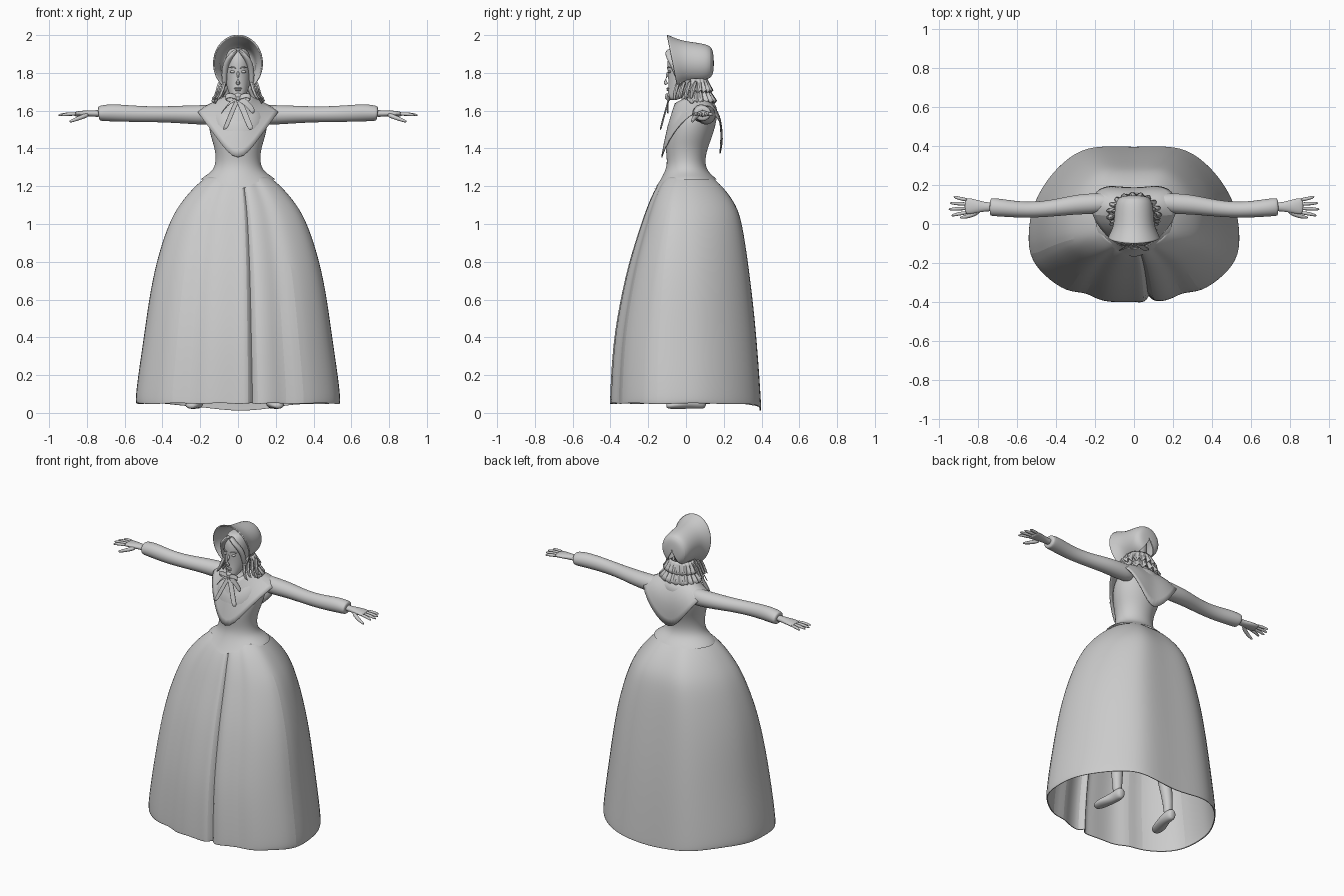
import bpy
import math
from mathutils import Vector

cube = bpy.data.objects.get("Cube")
if cube:
    bpy.data.objects.remove(cube)

grey = bpy.data.materials.new("plain grey")
grey.use_nodes = True
grey.diffuse_color = (0.6, 0.6, 0.6, 1)
grey.node_tree.nodes["Principled BSDF"].inputs["Base Color"].default_value = (0.6, 0.6, 0.6, 1)


def grid(name, rows, closed=True, caps=False, smooth=2, thick=0, angle=50):
    """Skin a list of equally long point rows into one smooth object."""
    n = len(rows[0])
    verts = [tuple(p) for row in rows for p in row]
    faces = []
    for r in range(len(rows) - 1):
        for i in range(n if closed else n - 1):
            j = (i + 1) % n
            faces.append((r * n + i, r * n + j, r * n + n + j, r * n + n + i))
    if caps:
        faces.append(tuple(reversed(range(n))))
        faces.append(tuple(range(len(verts) - n, len(verts))))
    mesh = bpy.data.meshes.new(name)
    mesh.from_pydata(verts, [], faces)
    mesh.materials.append(grey)
    obj = bpy.data.objects.new(name, mesh)
    bpy.context.collection.objects.link(obj)
    if smooth:
        sub = obj.modifiers.new("rounding", "SUBSURF")
        sub.levels = sub.render_levels = smooth
    if thick:
        solid = obj.modifiers.new("cloth thickness", "SOLIDIFY")
        solid.thickness = thick
        solid.offset = 0
    bpy.ops.object.select_all(action="DESELECT")
    obj.select_set(True)
    bpy.context.view_layer.objects.active = obj
    bpy.ops.object.shade_smooth_by_angle(angle=math.radians(angle))
    return obj


def ring(z, rx, front, back, n=20):
    """Horizontal oval given by half width, front y and back y."""
    mid, ry = (front + back) / 2, (back - front) / 2
    turns = [math.tau * i / n for i in range(n)]
    return [Vector((rx * math.cos(a), mid + ry * math.sin(a), z)) for a in turns]


def tube(name, path, n=10, smooth=1):
    """Tapered tube; each path entry is x, y, z, width radius, height radius."""
    pts = [Vector(p[:3]) for p in path]
    rows = []
    for i, p in enumerate(path):
        way = pts[min(i + 1, len(pts) - 1)] - pts[max(i - 1, 0)]
        turn = way.to_track_quat("Z", "Y")
        rows.append([pts[i] + turn @ Vector((p[3] * math.cos(math.tau * k / n),
                                             p[-1] * math.sin(math.tau * k / n), 0))
                     for k in range(n)])
    return grid(name, rows, caps=True, smooth=smooth)


def strip(name, path, across):
    """Thin ribbon along a path."""
    w = Vector(across)
    return grid(name, [[Vector(p) - w, Vector(p), Vector(p) + w] for p in path],
                closed=False, thick=0.004)


def ball(name, centre, size):
    bpy.ops.mesh.primitive_uv_sphere_add(segments=20, ring_count=12, location=centre)
    obj = bpy.context.object
    obj.name = name
    obj.scale = size
    obj.data.materials.append(grey)
    bpy.ops.object.shade_smooth()
    return obj


# Skirt: pleated outline scaled by height, one deep fold in front
half = [(.18, .40), (.3, .37), (.43, .25), (.51, .11), (.535, 0), (.54, -.16),
        (.46, -.26), (.34, -.345), (.25, -.34), (.18, -.385), (.095, -.395)]
outline = [(0, .39)] + half + [(.075, -.345), (.06, -.4), (0, -.39)] \
    + [(-x, y) for x, y in reversed(half)]
# height, half width, front depth, back depth
levels = [(.05, .535, .4, .395), (.07, .54, .4, .395), (.2, .525, .395, .385),
          (.4, .495, .38, .37), (.6, .468, .345, .35), (.8, .43, .3, .325),
          (1, .365, .235, .295), (1.1, .31, .2, .265), (1.2, .225, .155, .19),
          (1.25, .16, .11, .13)]
rows = []
for k, (z, w, f, b) in enumerate(levels):
    row = []
    for i, (x, y) in enumerate(outline):
        drop = .006 * math.sin(i * 2.4) + (.045 * max(0, 1 - abs(x) / .35) if y > .3 else 0)
        row.append(Vector((x / .535 * w, y / .395 * (b if y > 0 else f),
                           z - drop * (k < 2))))
    rows.append(row)
grid("skirt", rows, thick=0.006, angle=35)

# Bodice with flared, pointed peplum
body = [(1.235, .2, -.14, .165), (1.25, .185, -.128, .15), (1.28, .135, -.11, .115),
        (1.33, .117, -.1, .1), (1.4, .124, -.11, .115), (1.46, .145, -.11, .14),
        (1.53, .16, -.1, .16), (1.59, .155, -.07, .17), (1.64, .11, -.03, .16),
        (1.665, .055, -.02, .1), (1.72, .042, -.03, .06), (1.78, .04, -.03, .06)]
rows = [ring(*level) for level in body]
for row, amount in zip(rows, (1, .7)):
    for p in row:
        if p.y < 0:
            dip = amount * max(0, 1 - abs(p.x) / .13)
            p.z -= .06 * dip
            p.y -= .035 * dip
grid("bodice", rows)

# Shoulder collar, pointed in front and behind
neck = [(0, .1, 1.69), (.04, .09, 1.69), (.065, .05, 1.68), (.065, .01, 1.67),
        (.045, -.04, 1.65), (0, -.065, 1.63)]
over = [(0, .195, 1.56), (.08, .195, 1.58), (.13, .15, 1.645), (.14, .05, 1.65),
        (.085, -.07, 1.56), (0, -.115, 1.48)]
edge = [(0, .17, 1.34), (.1, .2, 1.44), (.205, .18, 1.59), (.235, .05, 1.62),
        (.115, -.095, 1.46), (0, -.145, 1.3)]


def both_sides(points):
    mirrored = [(-x, y, z) for x, y, z in reversed(points[1:-1])]
    return points + mirrored


grid("collar", [both_sides(neck), both_sides(over), both_sides(edge)], thick=0.006)

# Head
skull = [(1.655, .018, -.085, -.05), (1.668, .036, -.098, -.02), (1.7, .052, -.096, .03),
         (1.74, .064, -.094, .07), (1.79, .07, -.096, .09), (1.85, .072, -.102, .095),
         (1.9, .064, -.092, .085), (1.935, .04, -.06, .05)]
grid("head", [ring(*s) for s in skull], caps=True)
tube("nose", [(0, -.092, 1.81, .007), (0, -.103, 1.78, .009), (0, -.114, 1.752, .013),
              (0, -.1, 1.738, .012)])
ball("upper_lip", (0, -.095, 1.718), (.021, .009, .005))
ball("lower_lip", (0, -.094, 1.709), (.017, .009, .006))
ball("chin", (0, -.088, 1.678), (.022, .016, .017))

# Bonnet: open arcs from brim edge to closed crown
shell = [(-.07, .03, 1.85, .13, .15), (-.045, .022, 1.853, .118, .132),
         (-.01, .01, 1.855, .103, .113), (.04, 0, 1.853, .098, .106),
         (.09, 0, 1.85, .095, .102), (.13, 0, 1.85, .084, .09),
         (.142, 0, 1.85, .05, .055), (.144, 0, 1.85, .002, .002)]
rows = []
for y, lean, z, rx, rz in shell:
    turns = [math.radians(-58 + 296 * i / 22) for i in range(23)]
    rows.append([Vector((rx * math.cos(a), y - lean * math.sin(a), z + rz * math.sin(a)))
                 for a in turns])
grid("bonnet", rows, closed=False, thick=0.007)

# Neck frill in two tiers below the bonnet
for name, top, low, reach in (("upper_frill", 1.77, 1.70, .11), ("lower_frill", 1.73, 1.645, .135)):
    rows = []
    for t in (0, .5, 1):
        row = []
        for i in range(41):
            a = math.radians(-25 + 230 * i / 40)
            wave = t * .014 * math.sin(i * 1.9)
            r = .075 + (reach - .075) * t + wave
            row.append((r * math.cos(a), .05 + .8 * r * math.sin(a),
                        top + (low - top) * t + wave))
        rows.append(row)
    grid(name, rows, closed=False, smooth=1, thick=0.004)

# Front bow
ball("bow_knot", (0, -.092, 1.665), (.016, .013, .013))

for side, s in (("left", 1), ("right", -1)):
    # Face details and hair
    eye = ball(side + "_eye", (s * .029, -.087, 1.806), (.014, .009, .007))
    tube(side + "_brow", [(s * .01, -.098, 1.824, .004), (s * .03, -.097, 1.833, .005),
                          (s * .053, -.077, 1.825, .003)], n=6)
    tube(side + "_fringe", [(s * .003, -.085, 1.925, .02, .012), (s * .035, -.093, 1.895, .024, .014),
                            (s * .065, -.068, 1.85, .02), (s * .074, -.045, 1.79, .016),
                            (s * .07, -.03, 1.73, .014)])
    for i in range(4):
        x, y = s * (.07 + .008 * i), -.055 + .03 * i
        tube(f"{side}_curl_{i}", [(x, y + .02, 1.76, .012), (x + s * .012, y, 1.71, .014),
                                  (x + s * .025, y - .008, 1.67, .011),
                                  (x + s * .045, y - .005, 1.655 + .01 * (i % 2), .003)], n=6)

    # Bow loop and ribbon tails
    strip(side + "_bow_loop", [(0, -.095, 1.665), (s * .04, -.112, 1.685), (s * .075, -.1, 1.672),
                               (s * .045, -.088, 1.655), (0, -.09, 1.66)], (0, .003, .012))
    strip(side + "_ribbon_tail", [(0, -.09, 1.665), (s * .025, -.105, 1.61), (s * .045, -.12, 1.56),
                                  (s * .07, -.135, 1.5)], (.014, .004, .004))
    strip(side + "_short_tail", [(0, -.092, 1.665), (s * .05, -.1, 1.64), (s * .085, -.095, 1.59)],
          (.008, .002, .012))

    # Sleeve and cuff
    tube(side + "_sleeve", [(s * .1, .11, 1.58, .05, .055), (s * .2, .105, 1.577, .055, .053),
                            (s * .3, .1, 1.58, .052, .048), (s * .42, .08, 1.58, .043, .042),
                            (s * .55, .07, 1.583, .041, .044), (s * .67, .082, 1.59, .046, .048),
                            (s * .73, .088, 1.586, .048, .042), (s * .74, .088, 1.585, .043, .036)],
         n=14, smooth=2)
    # Hand with four fingers and thumb
    tube(side + "_hand", [(s * .71, .088, 1.585, .024, .02), (s * .76, .088, 1.585, .024, .018),
                          (s * .8, .09, 1.585, .034, .018), (s * .85, .092, 1.583, .045, .015),
                          (s * .87, .092, 1.58, .042, .011)], smooth=2)
    for i, length in enumerate((.075, .09, .082, .062)):
        y, spread = .06 + .021 * i, .012 * (i - 1.5)
        tube(f"{side}_finger_{i}", [(s * .85, y, 1.583, .011), (s * (.87 + length / 2), y + spread / 2, 1.582, .01),
                                    (s * (.865 + length), y + spread, 1.574, .006)], n=8)
    tube(side + "_thumb", [(s * .79, .07, 1.58, .014), (s * .83, .045, 1.565, .013),
                           (s * .87, .035, 1.55, .01), (s * .895, .033, 1.54, .006)], n=8)

    # Leg and turned-out shoe
    x = .18 if s > 0 else -.215
    tube(side + "_leg", [(s * .1, 0, .9, .06), (x * .8, .01, .55, .05), (x * .95, .045, .3, .045),
                         (x, .06, .14, .03), (x, .06, .06, .032)], n=12)
    tube(side + "_shoe", [(x, .11, .055, .02, .03), (x, .085, .06, .034, .04),
                          (x, .03, .055, .034, .034), (x + s * .02, -.03, .045, .042, .025),
                          (x + s * .03, -.08, .04, .038, .02), (x + s * .035, -.105, .036, .018, .013)],
         n=12, smooth=2)
